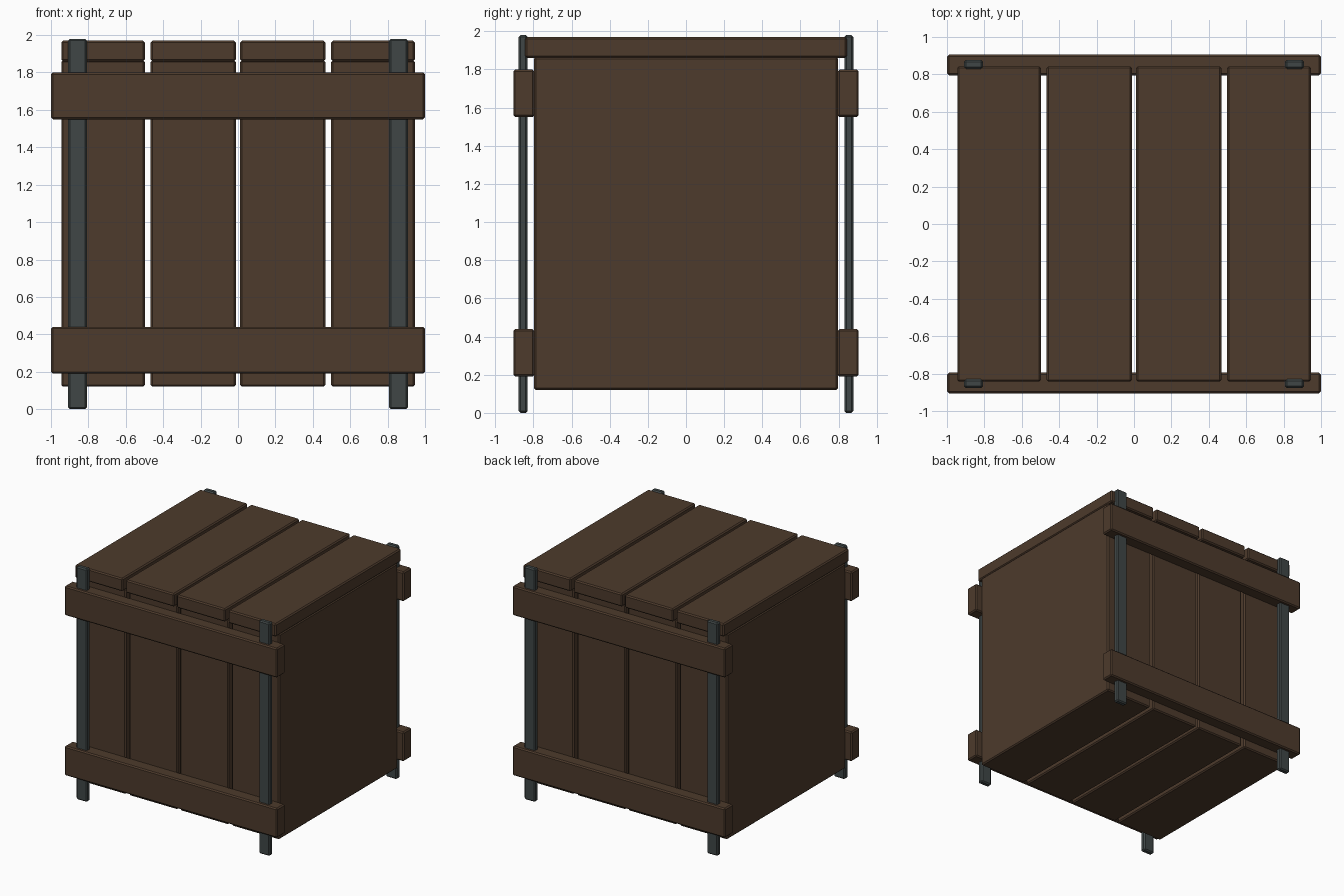
import bpy, bmesh
from mathutils import Vector

if "Cube" in bpy.data.objects:
    bpy.data.objects.remove(bpy.data.objects["Cube"])


def material(name, rgb):
    m = bpy.data.materials.new(name)
    m.diffuse_color = (*rgb, 1)
    m.use_nodes = True
    m.node_tree.nodes["Principled BSDF"].inputs["Base Color"].default_value = m.diffuse_color
    return m


WOOD = material("dark brown wood", (0.075, 0.043, 0.025))
IRON = material("grey iron", (0.050, 0.062, 0.062))


def box(name, lo, hi, mat, bevel=0.01):
    """Box between two corners with softened edges."""
    lo, hi = Vector(lo), Vector(hi)
    bm = bmesh.new()
    bmesh.ops.create_cube(bm, size=1)
    bmesh.ops.scale(bm, vec=hi - lo, verts=bm.verts)
    bmesh.ops.translate(bm, vec=(lo + hi) / 2, verts=bm.verts)
    bmesh.ops.bevel(bm, geom=bm.edges[:], offset=bevel, segments=1,
                    profile=0.5, affect='EDGES')
    me = bpy.data.meshes.new(name)
    bm.to_mesh(me)
    bm.free()
    me.materials.append(mat)
    ob = bpy.data.objects.new(name, me)
    bpy.context.collection.objects.link(ob)
    return ob


# Four thick body slabs, each with a lid board that overhangs front and back
slabs = [(-0.945, -0.497), (-0.467, -0.012), (0.012, 0.467), (0.497, 0.945)]
for i, (x0, x1) in enumerate(slabs, 1):
    box(f"body_slab_{i}", (x0, -0.797, 0.12), (x1, 0.797, 1.865), WOOD)
    box(f"lid_board_{i}", (x0, -0.843, 1.86), (x1, 0.843, 1.97), WOOD)

# Front and back: two cross rails and two iron posts running through them
for side, s in (("front", -1), ("back", 1)):
    y0, y1 = sorted((s * 0.795, s * 0.905))
    for level, z in (("lower", 0.19), ("upper", 1.55)):
        box(f"{side}_{level}_rail", (-1, y0, z), (1, y1, z + 0.25), WOOD)
    y0, y1 = sorted((s * 0.83, s * 0.877))
    for hand, x in (("left", -0.909), ("right", 0.807)):
        box(f"{side}_{hand}_post", (x, y0, 0), (x + 0.102, y1, 1.98), IRON)
